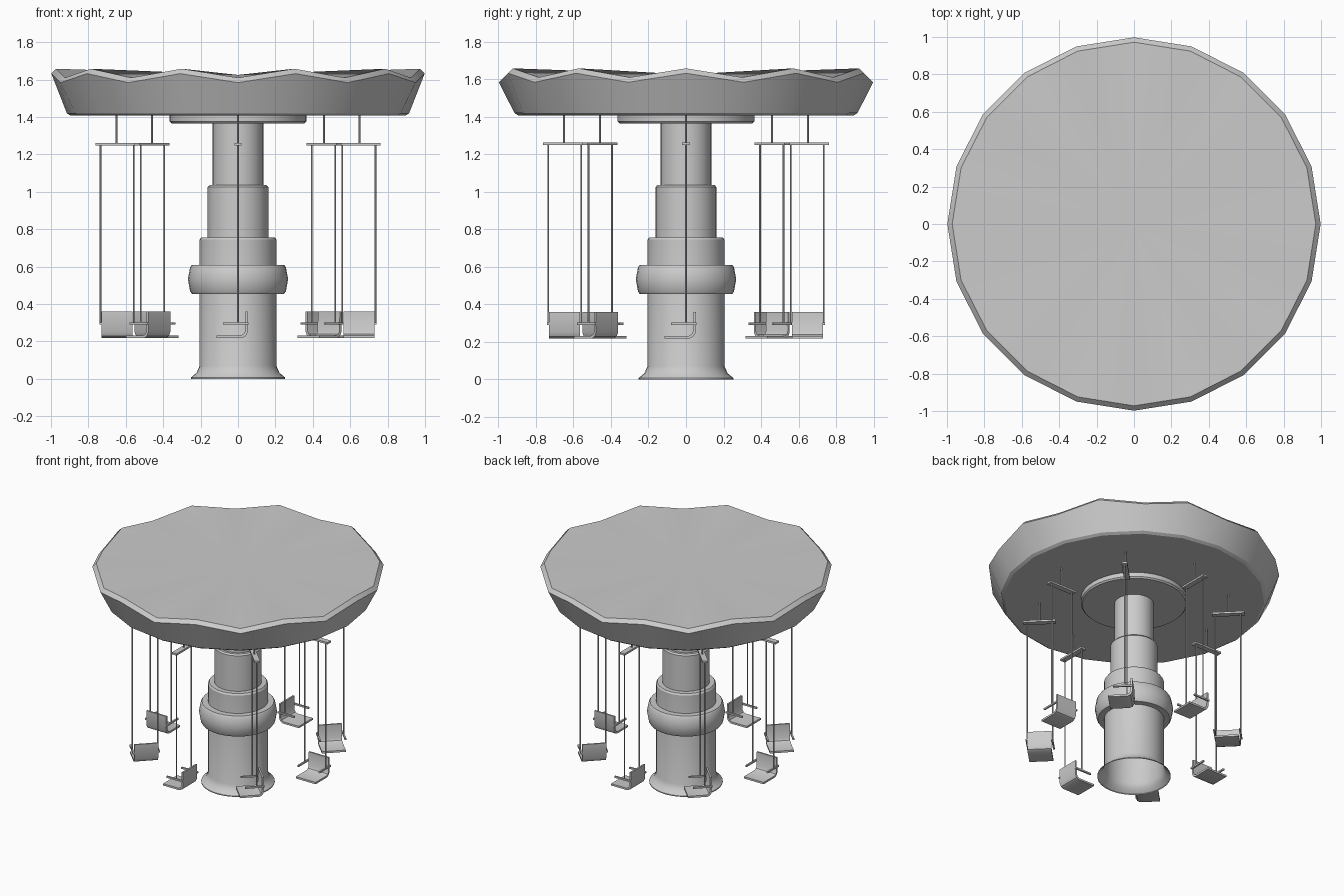
import bpy, bmesh, math
from mathutils import Matrix, Vector

if "Cube" in bpy.data.objects:
    bpy.data.objects.remove(bpy.data.objects["Cube"])


def finish(name, bm, smooth=True):
    bmesh.ops.recalc_face_normals(bm, faces=bm.faces[:])
    me = bpy.data.meshes.new(name)
    bm.to_mesh(me)
    bm.free()
    ob = bpy.data.objects.new(name, me)
    bpy.context.collection.objects.link(ob)
    if smooth:
        bpy.ops.object.select_all(action='DESELECT')
        ob.select_set(True)
        bpy.context.view_layer.objects.active = ob
        bpy.ops.object.shade_smooth_by_angle(angle=math.radians(30))
    return ob


def rings_mesh(bm, profile, sides, wave=lambda i, k: 0.0):
    """Lathe (radius, z) points; wave shifts z of ring i at side k."""
    rings = []
    for i, (r, z) in enumerate(profile):
        rings.append([bm.verts.new((r * math.cos(2 * math.pi * k / sides),
                                    r * math.sin(2 * math.pi * k / sides),
                                    z + wave(i, k))) for k in range(sides)])
    for a, b in zip(rings, rings[1:]):
        for k in range(sides):
            n = (k + 1) % sides
            bm.faces.new((a[k], a[n], b[n], b[k]))
    return rings


def box(bm, lo, hi):
    lo, hi = Vector(lo), Vector(hi)
    m = Matrix.Translation((lo + hi) / 2) @ Matrix.Diagonal((*(hi - lo), 1))
    bmesh.ops.create_cube(bm, size=1, matrix=m)


def rod(bm, x, z0, z1, r):
    bmesh.ops.create_cone(bm, cap_ends=True, segments=8, radius1=r, radius2=r,
                          depth=z1 - z0,
                          matrix=Matrix.Translation((x, 0, (z0 + z1) / 2)))


# canopy: 20 sides with a zigzag rim and a shallow fan on top
bm = bmesh.new()
canopy = [(0.895, 1.407), (0.915, 1.42), (0.998, 1.608), (0.972, 1.634)]
rings = rings_mesh(bm, canopy, 20,
                   lambda i, k: (0.024 if k % 2 == 0 else -0.024) if i > 1 else 0)
bm.faces.new(rings[0])
top = bm.verts.new((0, 0, 1.625))
for k in range(20):
    bm.faces.new((rings[-1][k], rings[-1][(k + 1) % 20], top))
finish("canopy", bm)

# hub plate under the canopy
bm = bmesh.new()
rings_mesh(bm, [(0.12, 1.365), (0.355, 1.365), (0.365, 1.375), (0.365, 1.41)], 40)
finish("hub_plate", bm)

# stepped column, open at the flared foot
bm = bmesh.new()
rings_mesh(bm, [(0.252, 0.0), (0.252, 0.007), (0.222, 0.032), (0.205, 0.07),
                (0.205, 0.745), (0.197, 0.757), (0.162, 0.757), (0.162, 1.025),
                (0.153, 1.036), (0.135, 1.036), (0.135, 1.37)], 32)
finish("column", bm)

# collar around the column
bm = bmesh.new()
rings_mesh(bm, [(0.2, 0.455), (0.247, 0.455), (0.256, 0.468), (0.268, 0.533),
                (0.256, 0.597), (0.247, 0.61), (0.2, 0.61)], 32)
finish("collar", bm)

# one swing at x = 0.65, back of the seat toward +y
bm = bmesh.new()
rod(bm, 0.65, 1.25, 1.41, 0.005)
box(bm, (0.537, -0.02, 1.248), (0.763, 0.02, 1.262))
for x in (0.558, 0.735):
    rod(bm, x, 0.295, 1.25, 0.0045)
    box(bm, (x - 0.006, -0.08, 0.29), (x + 0.006, 0.055, 0.302))
hanger = finish("swing_hanger", bm, False)

# seat: bent pan and back extruded across the width
bm = bmesh.new()
prof = [(-0.115, 0.218), (0.02, 0.218), (0.04, 0.228), (0.052, 0.25), (0.052, 0.36),
        (0.04, 0.36), (0.038, 0.255), (0.03, 0.24), (0.015, 0.232), (-0.115, 0.232)]
n = len(prof)
a, b = [[bm.verts.new((x, y, z)) for y, z in prof] for x in (0.564, 0.73)]
for i in range(n):
    j = (i + 1) % n
    bm.faces.new((a[i], a[j], b[j], b[i]))
bm.faces.new(a)
bm.faces.new(b)
seat = finish("swing_seat", bm)

# repeat the swing eight times around the column
for src in (hanger, seat):
    for k in range(1, 8):
        ob = src.copy()
        ob.name = f"{src.name}_{k + 1}"
        ob.rotation_euler.z = k * math.pi / 4
        bpy.context.collection.objects.link(ob)
